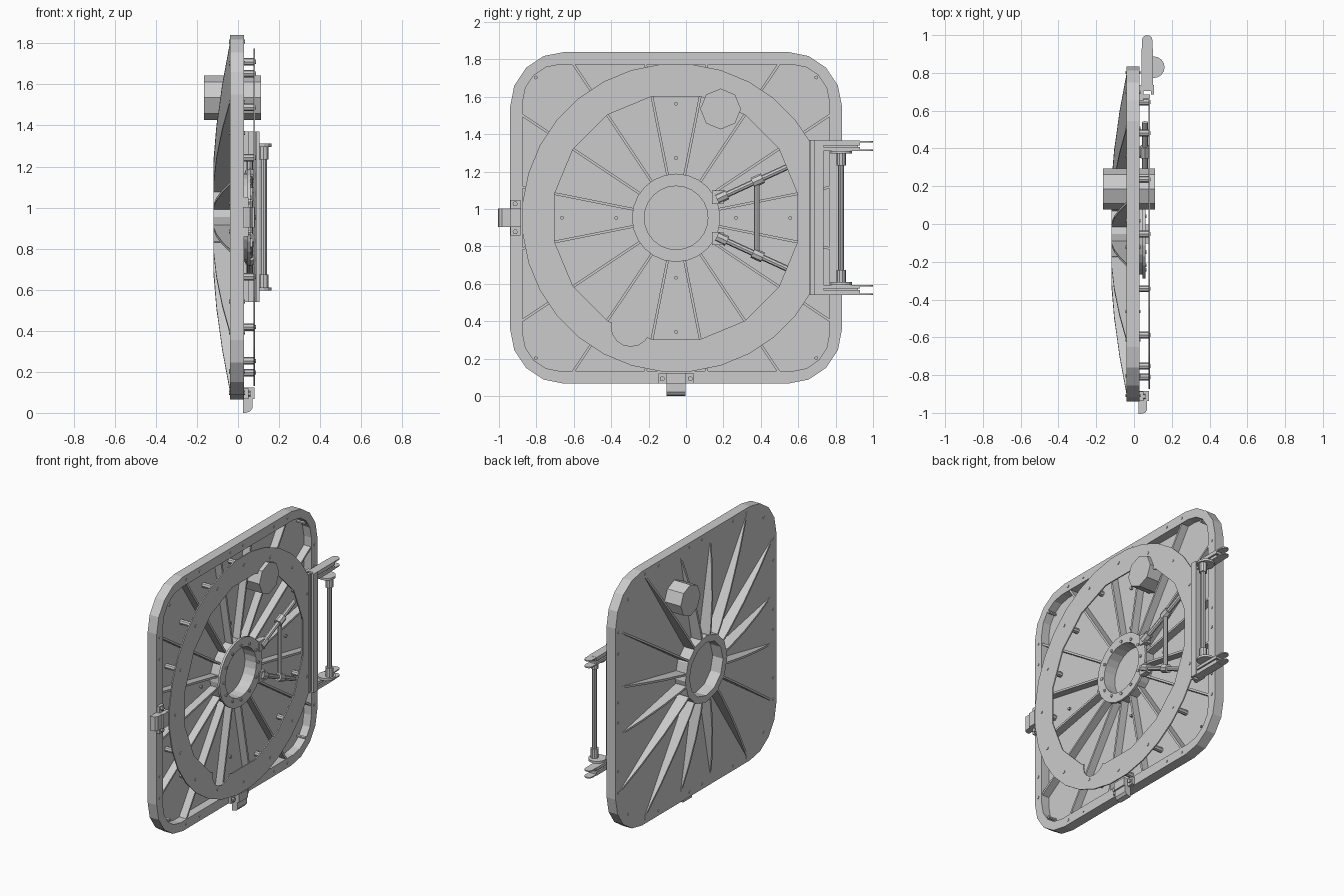
import bpy, bmesh
from math import sin, cos, pi, radians, hypot
from mathutils import Vector, Matrix

cube = bpy.data.objects.get("Cube")
if cube:
    bpy.data.objects.remove(cube, do_unlink=True)

mat = bpy.data.materials.new("steel grey")
mat.use_nodes = True
GREY = (0.6, 0.6, 0.6, 1)
mat.diffuse_color = GREY
mat.node_tree.nodes["Principled BSDF"].inputs["Base Color"].default_value = GREY

CY, CZ = -0.053, 0.953   # door centre
STEP = pi / 8            # sixteen-fold radial spacing


def finish(name, bm):
    bmesh.ops.recalc_face_normals(bm, faces=bm.faces)
    me = bpy.data.meshes.new(name)
    bm.to_mesh(me)
    bm.free()
    ob = bpy.data.objects.new(name, me)
    me.materials.append(mat)
    bpy.context.collection.objects.link(ob)
    return ob


def add_prism(bm, pts, x0, x1):
    """Extrude a (y, z) outline along x."""
    face = bm.faces.new([bm.verts.new((x0, y, z)) for y, z in pts])
    ext = bmesh.ops.extrude_face_region(bm, geom=[face], use_keep_orig=True)
    bmesh.ops.translate(bm, vec=(x1 - x0, 0, 0),
                        verts=[v for v in ext["geom"] if isinstance(v, bmesh.types.BMVert)])


def prism(name, pts, x0, x1):
    bm = bmesh.new()
    add_prism(bm, pts, x0, x1)
    return finish(name, bm)


def frame(name, outer, inner, x0, x1):
    """Closed ring between two outlines with equal point counts."""
    bm = bmesh.new()
    loops = [[bm.verts.new((x, y, z)) for y, z in pts]
             for pts, x in ((outer, x0), (outer, x1), (inner, x1), (inner, x0))]
    n = len(outer)
    for a, b in zip(loops, loops[1:] + loops[:1]):
        for i in range(n):
            j = (i + 1) % n
            bm.faces.new((a[i], a[j], b[j], b[i]))
    return finish(name, bm)


def add_box(bm, lo, hi):
    lo, hi = Vector(lo), Vector(hi)
    m = Matrix.Translation((lo + hi) / 2) @ Matrix.Diagonal((*(hi - lo), 1))
    bmesh.ops.create_cube(bm, size=1, matrix=m)


def boxes(name, *items):
    bm = bmesh.new()
    for lo, hi in items:
        add_box(bm, lo, hi)
    return finish(name, bm)


def add_rod(bm, a, b, r, sides=8):
    a, b = Vector(a), Vector(b)
    d = b - a
    m = Matrix.Translation((a + b) / 2) @ d.to_track_quat("Z", "Y").to_matrix().to_4x4()
    bmesh.ops.create_cone(bm, cap_ends=True, segments=sides, radius1=r, radius2=r,
                          depth=d.length, matrix=m)


def rods(name, items, r, sides=8):
    bm = bmesh.new()
    for a, b in items:
        add_rod(bm, a, b, r, sides)
    return finish(name, bm)


def gon(r, n, y=CY, z=CZ, turn=0.0):
    return [(y + r * cos(turn + 2 * pi * i / n), z + r * sin(turn + 2 * pi * i / n))
            for i in range(n)]


def rounded(half, r, segs=4):
    pts = []
    for q, (sy, sz) in enumerate(((1, 1), (-1, 1), (-1, -1), (1, -1))):
        for i in range(segs + 1):
            a = pi / 2 * (q + i / segs)
            pts.append((CY + sy * (half - r) + r * cos(a), CZ + sz * (half - r) + r * sin(a)))
    return pts


def polar(r, a, x):
    return (x, CY + r * cos(a), CZ + r * sin(a))


def cut(ob, cutter):
    mod = ob.modifiers.new("cut", "BOOLEAN")
    mod.operation, mod.solver, mod.object = "DIFFERENCE", "EXACT", cutter
    cutter.hide_render = True
    me = bpy.data.meshes.new_from_object(ob.evaluated_get(bpy.context.evaluated_depsgraph_get()))
    ob.modifiers.clear()
    ob.data = me
    bpy.data.objects.remove(cutter, do_unlink=True)


# Door panel and raised rim
prism("door_panel", rounded(0.887, 0.29), -0.04, -0.028)
frame("door_rim", rounded(0.887, 0.29), rounded(0.82, 0.2), -0.034, 0.03)


# Radial ribs inside and curved fins outside
def radial_plates(name, profile_of):
    bm = bmesh.new()
    for k in range(16):
        a = STEP * (k + 0.5)
        reach = max(abs(cos(a)), abs(sin(a)))
        side = Vector((0, -sin(a), cos(a))) * 0.007
        profile = profile_of(reach)
        front = [bm.verts.new(Vector(polar(r, a, x)) + side) for r, x in profile]
        back = [bm.verts.new(Vector(polar(r, a, x)) - side) for r, x in profile]
        bm.faces.new(front)
        bm.faces.new(back[::-1])
        for i in range(len(front)):
            j = i - 1
            bm.faces.new((front[i], front[j], back[j], back[i]))
    return finish(name, bm)


def fin_profile(reach):
    tip = 0.84 if reach > 0.9 else 1.02
    s = tip - 0.2
    return [(0.2, -0.035), (0.2, -0.12), (0.2 + s * 0.12, -0.12), (0.2 + s * 0.4, -0.105),
            (0.2 + s * 0.7, -0.077), (tip, -0.039), (tip, -0.035)]


radial_plates("outer_fins", fin_profile)
radial_plates("inner_ribs", lambda m: [(0.2, -0.03), (0.2, 0.025),
                                       (0.823 / m, 0.025), (0.823 / m, -0.03)])

# Hub: stepped flange inside, collar outside
frame("hub_collar", gon(0.232, 12), gon(0.185, 12), -0.12, -0.035)
frame("hub_wall", gon(0.215, 24), gon(0.17, 24), -0.03, 0.045)
frame("hub_flange", gon(0.236, 24), gon(0.17, 24), 0.045, 0.06)
rods("hub_bolts", [(polar(0.19, k * pi / 6, 0.055), polar(0.19, k * pi / 6, 0.066))
                   for k in range(12)], 0.011, 6)

# Flat mounting ring with round notch, trimmed at the hinge
ring = prism("mounting_ring", gon(0.825, 32, turn=pi / 32), 0.076, 0.084)
cut(ring, prism("ring_cutter", gon(0.662, 16, turn=STEP / 2), 0, 0.2))
cut(ring, prism("notch_cutter", gon(0.105, 16, -0.295, 0.371), 0, 0.2))
cut(ring, boxes("trim_cutter", ((0, 0.66, 0), (0.2, 1.2, 2))))

# Standoff posts, ring bolts and panel studs
angles = [k * STEP for k in range(1, 16)]
rods("standoff_posts", [(polar(0.757, a, -0.03), polar(0.757, a, 0.078)) for a in angles], 0.018)
rods("ring_bolts", [(polar(0.757, a, 0.08), polar(0.757, a, 0.088)) for a in angles], 0.01)
rods("panel_studs", [(polar(r, k * pi / 2, -0.03), polar(r, k * pi / 2, -0.015))
                     for k in range(4) for r in (0.32, 0.61)], 0.01)

# Rim bolts on each side of the frame
spots = [(u, 0.855) for u in (-0.56, -0.41, -0.07, 0.07, 0.41, 0.56)] + [(0.75, 0.75)]
bolts = []
for q in range(4):
    c, s = round(cos(q * pi / 2)), round(sin(q * pi / 2))
    for u, v in spots:
        y, z = CY + u * c - v * s, CZ + u * s + v * c
        bolts.append(((-0.044, y, z), (0.034, y, z)))
rods("rim_bolts", bolts, 0.01, 6)

# Through cylinder
prism("through_cylinder", gon(0.109, 8, 0.185, 1.535), -0.165, 0.112)

# Latches on the bottom and on the free edge
for name, turn in (("bottom_latch", 0), ("side_latch", -pi / 2)):
    bm = bmesh.new()
    for lo, hi in (((0.025, -0.05, -0.885), (0.08, 0.05, -0.83)),
                   ((0.03, -0.095, -0.885), (0.05, -0.05, -0.833)),
                   ((0.03, 0.05, -0.885), (0.05, 0.095, -0.833))):
        add_box(bm, lo, hi)
    tongue = [(0.025, -0.885), (0.07, -0.885), (0.07, -0.93), (0.058, -0.947),
              (0.035, -0.953), (0.025, -0.953)]
    caps = [[bm.verts.new((x, y, z)) for x, z in tongue] for y in (-0.05, 0.05)]
    for cap in caps:
        bm.faces.new(cap)
    for i in range(len(tongue)):
        bm.faces.new((caps[0][i], caps[0][i - 1], caps[1][i - 1], caps[1][i]))
    for y in (-0.075, 0.075):
        add_rod(bm, (0.05, y, -0.86), (0.062, y, -0.86), 0.014, 6)
    bm.transform(Matrix.Translation((0, CY, CZ)) @ Matrix.Rotation(turn, 4, "X"))
    finish(name, bm)

# Handle: two tubes from the hub and a crossbar
tilt = radians(24.6)
rods("handle_tubes", [(polar(0.25, s * tilt, 0.058), polar(0.65, s * tilt, 0.058))
                      for s in (-1, 1)], 0.016)
rods("handle_sleeves", [(polar(r, s * tilt, 0.058), polar(r + w, s * tilt, 0.058))
                        for s in (-1, 1) for r, w in ((0.24, 0.06), (0.45, 0.06))], 0.028)
grip = 0.475
rods("handle_crossbar", [(polar(grip, -tilt, 0.058), polar(grip, tilt, 0.058))], 0.015)
boxes("handle_brackets", *[((0.03, 0.14, CZ + s * 0.11 - 0.035), (0.07, 0.2, CZ + s * 0.11 + 0.035))
                           for s in (-1, 1)])

# Hinge: channel on the door, arms, lugs and pivot rod
boxes("hinge_channel", ((0.03, 0.65, 0.54), (0.05, 0.735, 1.37)),
      ((0.05, 0.665, 0.54), (0.085, 0.685, 1.37)), ((0.05, 0.705, 0.54), (0.105, 0.735, 1.37)),
      ((0.09, 0.685, 0.54), (0.105, 0.71, 1.37)))
for side, s in (("upper", 1), ("lower", -1)):
    zs = lambda d: CZ + s * d
    span = lambda a, b: (min(zs(a), zs(b)), max(zs(a), zs(b)))
    items = []
    for a, b in ((0.358, 0.378), (0.387, 0.413)):
        z0, z1 = span(a, b)
        items.append(((0.04, 0.73, z0), (0.1, 0.93, z1)))
    z0, z1 = span(0.37, 0.395)
    items.append(((0.05, 0.73, z0), (0.09, 0.92, z1)))
    boxes(side + "_hinge_arm", *items)
    bm = bmesh.new()
    for d in (0.362, 0.408):
        add_box(bm, (0.042, 0.92, zs(d) - 0.004), (0.098, 0.972, zs(d) + 0.004))
        add_rod(bm, (0.07, 0.972, zs(d) - 0.004), (0.07, 0.972, zs(d) + 0.004), 0.028, 12)
    finish(side + "_hinge_lugs", bm)
    rods(side + "_pivot_plate", [((0.105, 0.83, zs(0.343)), (0.105, 0.83, zs(0.358)))], 0.057, 16)
    rods(side + "_pivot_collar", [((0.125, 0.83, zs(0.28)), (0.125, 0.83, zs(0.345)))], 0.026, 10)
rods("pivot_rod", [((0.125, 0.83, CZ - 0.35), (0.125, 0.83, CZ + 0.35))], 0.016, 10)
